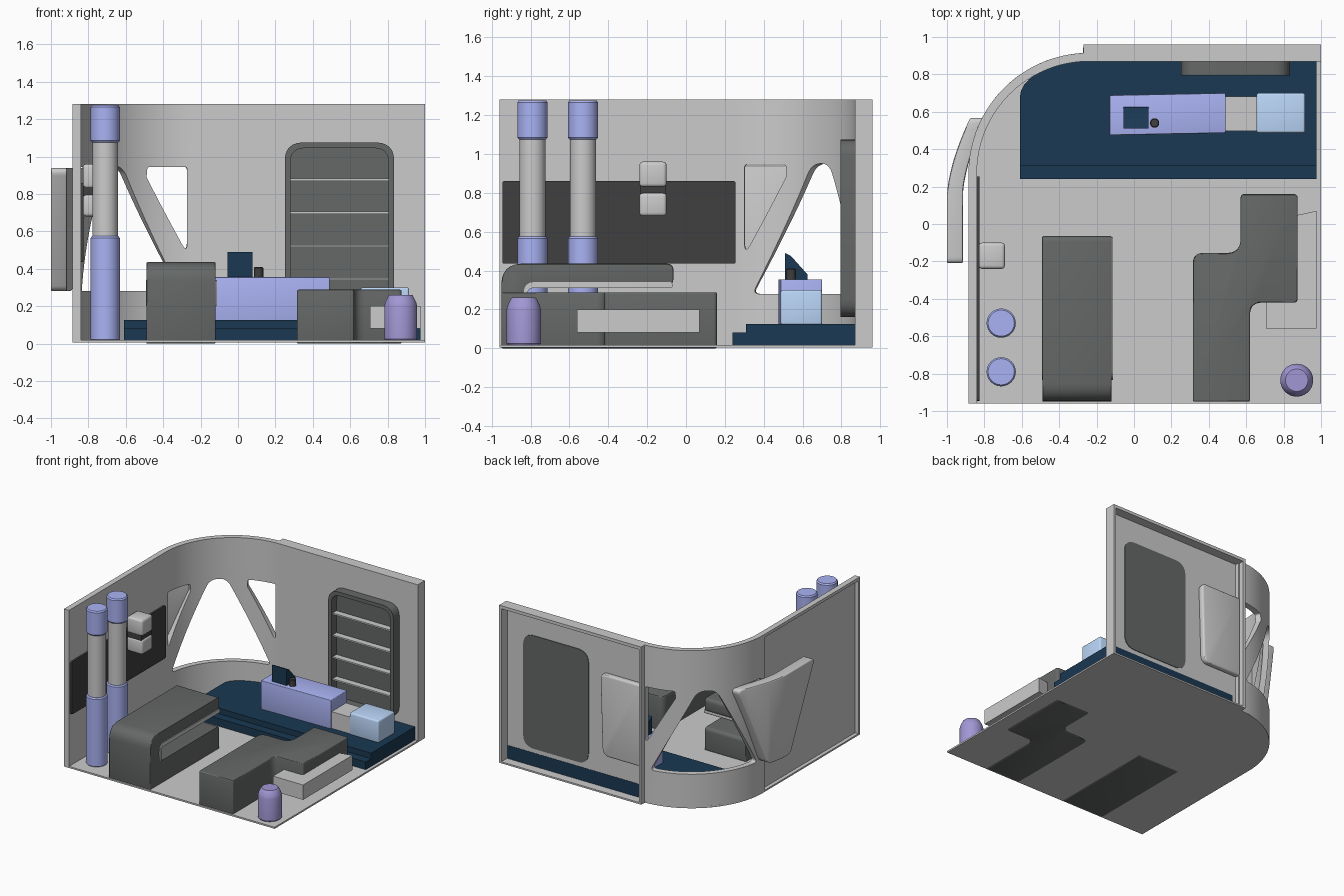
import bpy, bmesh, math
from mathutils import Vector

if "Cube" in bpy.data.objects:
    bpy.data.objects.remove(bpy.data.objects["Cube"])


def material(name, rgb):
    m = bpy.data.materials.new(name)
    m.diffuse_color = (*rgb, 1)
    m.use_nodes = True
    m.node_tree.nodes["Principled BSDF"].inputs["Base Color"].default_value = m.diffuse_color
    return m


BLUE = material("blue", (.40, .45, .9))
PALE = material("pale_blue", (.5, .68, .95))
VIOLET = material("violet", (.36, .31, .66))
NAVY = material("navy", (.01, .04, .085))
DARK = material("dark_grey", (.13, .14, .135))
BLACK = material("charcoal", (.05, .05, .05))
XY = lambda u, v, w: (u, v, w)
XZ = lambda u, v, w: (u, w, v)
YZ = lambda u, v, w: (w, u, v)


def finish(name, bm, mat):
    bmesh.ops.recalc_face_normals(bm, faces=bm.faces[:])
    me = bpy.data.meshes.new(name)
    bm.to_mesh(me)
    bm.free()
    ob = bpy.data.objects.new(name, me)
    bpy.context.collection.objects.link(ob)
    if mat:
        me.materials.append(mat)
    return ob


def rounded(pts, radii, n=6):
    """Round polygon corners; radii is one number or one per corner."""
    out, k = [], len(pts)
    radii = radii if isinstance(radii, (list, tuple)) else [radii] * k
    for i, r in enumerate(radii):
        p, a, b = Vector(pts[i]), Vector(pts[i - 1]), Vector(pts[(i + 1) % k])
        if r == 0:
            out.append(tuple(p))
            continue
        da, db = a - p, b - p
        t = min(r / math.tan(da.angle(db) / 2), .48 * da.length, .48 * db.length)
        s, e = p + da.normalized() * t, p + db.normalized() * t
        for j in range(n + 1):
            f = j / n
            out.append(tuple(s * (1 - f) ** 2 + p * 1.8 * f * (1 - f) + e * f * f
                             + (s + e) * .1 * f * (1 - f)))
    return out


def slab(name, outline, lo, hi, fn=XY, mat=None, holes=(), bevel=0, cuts=()):
    """Extrude a 2D outline (with holes) from lo to hi, then map it into space."""
    bm = bmesh.new()
    top, edges = {}, []
    for loop in [outline, *holes]:
        a = [bm.verts.new((u, v, lo)) for u, v in loop]
        b = [bm.verts.new((u, v, hi)) for u, v in loop]
        top.update(zip(a, b))
        if not holes:
            bm.faces.new(a)
            bm.faces.new(b)
        for i in range(len(a)):
            j = (i + 1) % len(a)
            if holes:
                edges.append(bm.edges.new((a[i], a[j])))
    if holes:
        bmesh.ops.triangle_fill(bm, edges=edges, use_beauty=True)
        for f in bm.faces[:]:
            bm.faces.new([top[v] for v in f.verts])
    n = 0
    verts = list(top)
    for loop in [outline, *holes]:
        a = verts[n:n + len(loop)]
        n += len(loop)
        for p, q in zip(a, a[1:] + a[:1]):
            bm.faces.new((p, q, top[q], top[p]))
    bmesh.ops.recalc_face_normals(bm, faces=bm.faces[:])
    if bevel:
        sharp = [e for e in bm.edges if e.calc_face_angle(0) > .6]
        bmesh.ops.bevel(bm, geom=sharp, offset=bevel, segments=3, profile=.5,
                        affect='EDGES', clamp_overlap=True)
    for c in cuts:
        bmesh.ops.bisect_plane(bm, geom=bm.verts[:] + bm.edges[:] + bm.faces[:],
                               plane_co=(c, 0, 0), plane_no=(1, 0, 0))
    for v in bm.verts:
        v.co = fn(*v.co)
    return finish(name, bm, mat)


def rect(u0, v0, u1, v1):
    return [(u0, v0), (u1, v0), (u1, v1), (u0, v1)]


def box(name, x0, x1, y0, y1, z0, z1, mat=None, bevel=0):
    return slab(name, rect(x0, y0, x1, y1), z0, z1, XY, mat, bevel=bevel)


def lathe(name, x, y, profile, mat=None, n=40):
    bm = bmesh.new()
    rows = [[bm.verts.new((x + r * math.cos(math.tau * i / n),
                           y + r * math.sin(math.tau * i / n), z)) for i in range(n)]
            for r, z in profile]
    for a, b in zip(rows, rows[1:]):
        for i in range(n):
            bm.faces.new((a[i], a[i - 1], b[i - 1], b[i]))
    bm.faces.new(rows[0])
    bm.faces.new(rows[-1])
    return finish(name, bm, mat)


# Floor with one rounded corner
CX, CY, RI, RO = -.24, .27, .60, .645
arc = [(CX - RO * math.cos(math.radians(a)), CY + RO * math.sin(math.radians(a)))
       for a in range(0, 88, 3)]
slab("floor", [(-.885, -.96), *arc, (-.27, .96), (1, .96), (1, -.96)], .005, .018)

# Curved corner wall, cut flat (arc length, height) and then bent
D = .0108
big = rounded([(7 * D, .28), (83 * D, .28), (51 * D, .95), (39 * D, .95)], [.02, .02, .09, .09])
small = rounded([(3 * D, .48), (3 * D, .945), (24 * D, .945), (24.5 * D, .89)], .015)
mirrored = [(90 * D - u, v) for u, v in small]


def bend(u, v, w):
    a = math.radians(u / D)
    return (CX - w * math.cos(a), CY + w * math.sin(a), v)


slab("corner_wall", rect(0, .01, 90 * D, 1.28), RI, RO, bend,
     holes=[big, small, mirrored], cuts=[a * D for a in range(4, 90, 4)])


# Straight walls: thin sheet plus a flange frame open at the back
def flange(a, b, t=.02):
    return [(a, .01), (a, 1.28), (b, 1.28), (b, .01), (b - t, .01), (b - t, 1.255),
            (a + t, 1.255), (a + t, .01)]


slab("back_wall", rect(-.26, .01, .99, 1.27), .87, .885, XZ)
slab("back_wall_flange", flange(-.27, 1), .87, .96, XZ)
slab("left_wall", rect(-.95, .01, .27, 1.27), -.855, -.84, YZ)
slab("left_wall_flange", flange(-.96, .28), -.885, -.84, YZ)

# Outer shutters beside the corner windows
slab("left_shutter", rounded([(.58, .94), (.33, .28), (.09, .28), (-.225, .94)], [.03, .05, .05, .03]),
     0, .085, lambda u, v, w: (-1 + .13 * max(0, (u - .15) / .43) ** 1.6 + w, u, v),
     bevel=.008, cuts=[.15 + .04 * i for i in range(11)])
slab("back_shutter", rounded([(-.25, .29), (.10, .29), (.12, .95), (-.25, .95)], [0, .06, .04, 0]),
     .88, .93, XZ, bevel=.015)

# Shelf alcove in the back wall
ring = rounded(rect(.25, .16, .835, 1.075), .09)
hole = rounded(rect(.28, .19, .805, 1.045), .07)
slab("alcove_frame", ring, .795, .875, XZ, DARK, holes=[hole])
slab("alcove_back", ring, .86, .89, XZ, DARK)
for i in range(4):
    z = .345 + i * .177
    box(f"alcove_shelf_{i + 1}", .275, .81, .81, .865, z - .006, z + .006)

# Raised platform with a step
curve = [(-.155 - .455 * math.sin(t * math.pi / 20), .68 + .207 * math.cos(t * math.pi / 20))
         for t in range(11)]
for name, y, z0, z1 in (("platform_step", .24, .012, .08), ("platform_top", .31, .07, .125)):
    slab(name, [(-.61, y), (.975, y), (.975, .887), *curve], z0, z1, XY, NAVY)

# Console on the platform
slab("console_body", [(-.13, .475), (.49, .487), (.49, .70), (-.13, .688)], .12, .355, XY, BLUE, bevel=.005)
box("console_bridge", .48, .66, .497, .682, .12, .26)
box("console_seat", .655, .915, .487, .70, .12, .30, PALE, .012)
slab("console_screen", [(.51, .49), (.51, .35), (.625, .35), (.625, .38), (.54, .475)],
     -.055, .078, YZ, NAVY)
lathe("console_knob", .11, .54, [(.025, .35), (.025, .405), (.02, .41)], BLACK, 24)

# Desk with a slot along its side, lined by a pale trim
desk = rounded([(-.95, 0), (-.065, 0), (-.065, .2), (-.83, .2), (-.83, .325), (-.065, .325),
                (-.065, .435), (-.95, .435)], [0, .03, .03, .045, .045, .03, .03, .1])
slab("desk", desk, -.49, -.12, YZ, DARK, bevel=.006)
trim = rounded([(-.07, .31), (-.815, .31), (-.815, .2), (-.835, .2), (-.835, .34), (-.07, .34)],
               [.01, .03, 0, 0, .05, .01])
slab("desk_slot_trim", trim, -.493, -.113, YZ)

# Stepped bench with a pale side seat
bench = rounded([(.315, -.95), (.62, -.95), (.62, -.42), (.875, -.42), (.875, .16), (.57, .16),
                 (.57, -.155), (.315, -.155)], [.01, .01, .06, .02, .02, .02, .07, .05])
slab("bench", bench, 0, .288, XY, DARK, bevel=.012)
slab("bench_side_seat", [(.705, -.56), (.975, -.56), (.975, .07), (.86, .045)], .08, .2)
box("bench_side_seat_core", .705, .86, -.56, -.3, .08, .2)

# Canister
lathe("canister", .87, -.835, [(.078, .012), (.088, .025), (.088, .2), (.083, .22), (.066, .255), (.06, .26)], VIOLET)

# Pair of capped columns
for i, y in enumerate((-.53, -.79)):
    lathe(f"column_shaft_{i + 1}", -.71, y, [(.068, .5), (.068, 1.15)])
    for part, a, b in (("base", .012, .575), ("cap", 1.075, 1.275)):
        lathe(f"column_{part}_{i + 1}", -.71, y,
              [(.07, a), (.078, a + .01), (.078, b - .01), (.07, b)], BLUE)

# Wall panel and wall unit
slab("wall_panel", rounded(rect(-.945, .435, .255, .86), .01), -.842, -.825, YZ, BLACK)
box("wall_unit_lower", -.83, -.69, -.24, -.10, .68, .80, None, .018)
box("wall_unit_upper", -.83, -.69, -.24, -.10, .83, .96, None, .018)
box("wall_unit_band", -.83, -.70, -.235, -.105, .79, .84, BLACK)

for ob in bpy.data.objects:
    ob.select_set(True)
    bpy.context.view_layer.objects.active = ob
bpy.ops.object.shade_smooth_by_angle(angle=math.radians(30))
